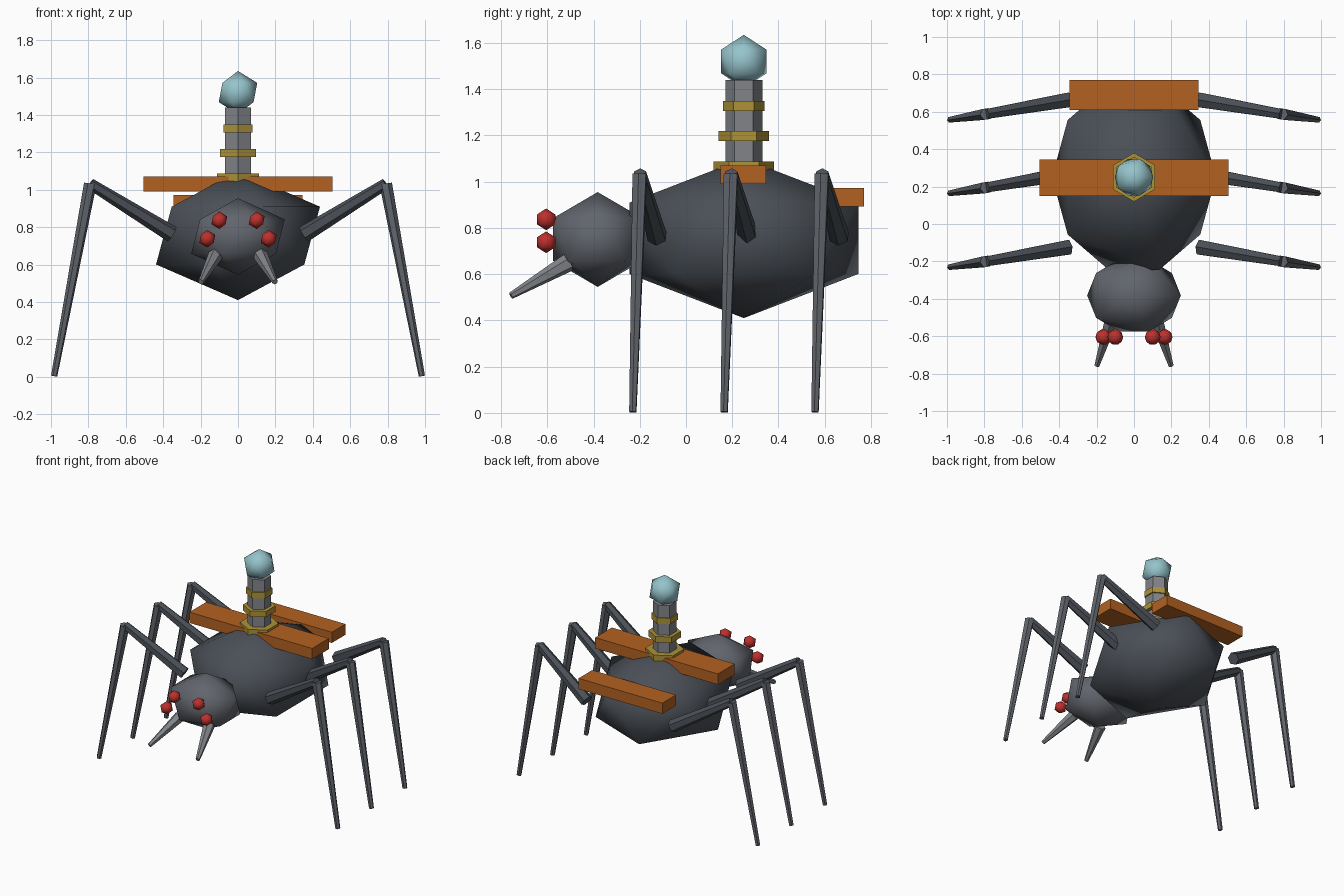
import bpy
import math
from mathutils import Vector

if "Cube" in bpy.data.objects:
    bpy.data.objects.remove(bpy.data.objects["Cube"])


def material(name, rgb):
    m = bpy.data.materials.new(name)
    m.diffuse_color = (*rgb, 1)
    m.use_nodes = True
    m.node_tree.nodes["Principled BSDF"].inputs["Base Color"].default_value = m.diffuse_color
    return m


DARK = material("dark_shell", (0.07, 0.08, 0.095))
MID = material("mid_shell", (0.12, 0.13, 0.15))
STEEL = material("steel", (0.22, 0.23, 0.25))
GOLD = material("gold", (0.42, 0.29, 0.04))
ORANGE = material("orange", (0.45, 0.12, 0.015))
RED = material("red", (0.5, 0.03, 0.025))
BLUE = material("pale_blue", (0.3, 0.55, 0.6))


def finish(name, mat, smooth=None):
    ob = bpy.context.object
    ob.name = name
    ob.data.materials.append(mat)
    if smooth:
        bpy.ops.object.shade_smooth_by_angle(angle=math.radians(smooth))
    return ob


def ball(name, loc, radii, mat):
    """Smooth-shaded icosahedron."""
    bpy.ops.mesh.primitive_ico_sphere_add(subdivisions=1, radius=1, location=loc)
    bpy.context.object.scale = radii
    bpy.ops.object.transform_apply(location=False, rotation=False, scale=True)
    return finish(name, mat, 60)


def box(name, loc, size, mat):
    bpy.ops.mesh.primitive_cube_add(size=1, location=loc)
    bpy.context.object.scale = size
    return finish(name, mat)


def rod(name, a, b, r1, r2, mat, sides=6):
    """Tapered prism from point a to point b."""
    a, b = Vector(a), Vector(b)
    d = b - a
    bpy.ops.mesh.primitive_cone_add(vertices=sides, radius1=r1, radius2=r2,
                                    depth=d.length, location=(a + b) / 2)
    ob = bpy.context.object
    if d.xy.length > 1e-6:
        ob.rotation_euler = d.to_track_quat('Z', 'Y').to_euler()
    return finish(name, mat)


# Body and head
ball("body", (0, 0.25, 0.755), (0.49, 0.582, 0.345), DARK)
ball("head", (0, -0.382, 0.75), (0.28, 0.228, 0.205), MID)

# Back bars
box("middle_bar", (0, 0.248, 1.03), (1.01, 0.196, 0.08), ORANGE)
box("rear_bar", (0, 0.69, 0.932), (0.69, 0.16, 0.08), ORANGE)

# Column with rings and orb
rod("column", (0, 0.25, 1.0), (0, 0.25, 1.44), 0.08, 0.08, STEEL)
for i, (z, r) in enumerate([(1.066, 0.13), (1.197, 0.11), (1.327, 0.09)]):
    rod(f"column_ring_{i + 1}", (0, 0.25, z - 0.022), (0, 0.25, z + 0.022), r, r, GOLD)
ball("orb", (0, 0.25, 1.52), (0.115,) * 3, BLUE)

for s, side in ((-1, "left"), (1, "right")):
    # Eyes
    ball(f"upper_eye_{side}", (s * 0.1, -0.605, 0.837), (0.047,) * 3, RED)
    ball(f"lower_eye_{side}", (s * 0.164, -0.605, 0.738), (0.047,) * 3, RED)
    # Fangs
    rod(f"fang_{side}", (s * 0.12, -0.51, 0.65), (s * 0.198, -0.757, 0.507),
        0.04, 0.015, STEEL)
    # Legs: upper and lower segment
    for y, pos in ((-0.2, "front"), (0.195, "middle"), (0.588, "rear")):
        knee = (s * 0.79, y, 1.032)
        rod(f"{pos}_{side}_upper_leg", (s * 0.352, y + 0.075, 0.762), knee,
            0.045, 0.03, DARK)
        rod(f"{pos}_{side}_lower_leg", knee, (s * 0.983, y - 0.03, 0.004),
            0.034, 0.017, MID)
